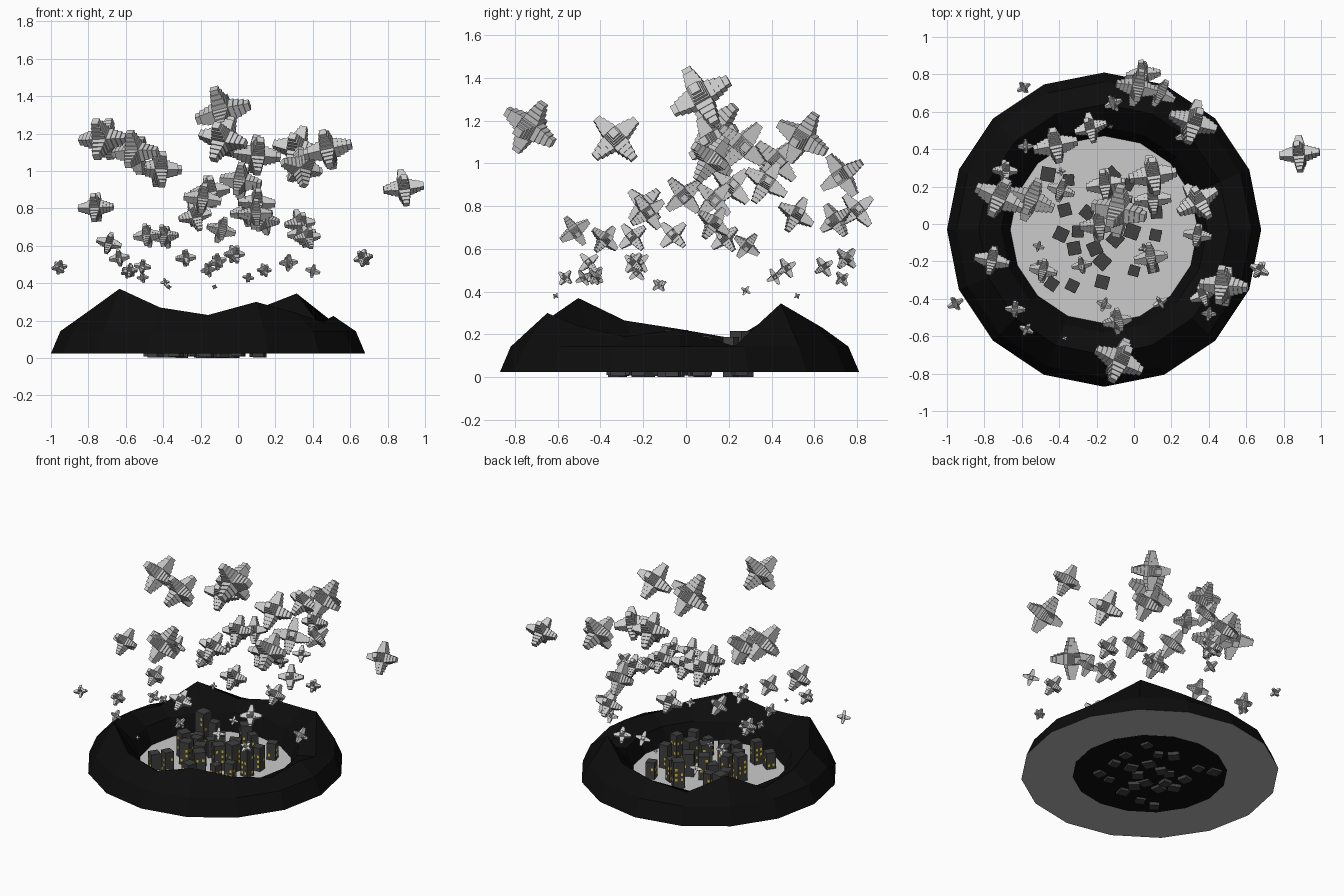
import bpy, bmesh, math, random
from mathutils import Matrix, Vector

if "Cube" in bpy.data.objects:
    bpy.data.objects.remove(bpy.data.objects["Cube"])

random.seed(4)
CX, CY, Z0 = -0.16, -0.03, 0.025
SIDES = 16


def material(name, rgb):
    m = bpy.data.materials.new(name)
    m.diffuse_color = (*rgb, 1)
    m.use_nodes = True
    m.node_tree.nodes["Principled BSDF"].inputs["Base Color"].default_value = m.diffuse_color
    return m


black = material("rock_black", (0.004, 0.004, 0.004))
under = material("underside_grey", (0.45, 0.45, 0.45))
grey = material("floor_grey", (0.6, 0.6, 0.6))
wall = material("wall_grey", (0.05, 0.05, 0.05))
yellow = material("window_yellow", (0.8, 0.6, 0.02))


def mesh_from(name, bm, mats=()):
    me = bpy.data.meshes.new(name)
    bm.to_mesh(me)
    bm.free()
    for m in mats:
        me.materials.append(m)
    return me


def add(name, me, loc=(0, 0, 0), rot=(0, 0, 0), scale=1):
    ob = bpy.data.objects.new(name, me)
    ob.location, ob.rotation_euler, ob.scale = loc, rot, (scale,) * 3
    bpy.context.collection.objects.link(ob)
    return ob


# Mountain ring: half torus with an uneven ridge and a flat grey underside
ridge = [0.225, 0.145, 0.345, 0.26, 0.23, 0.19, 0.31, 0.18,
         0.225, 0.265, 0.37, 0.27, 0.23, 0.30, 0.24, 0.19]
bm = bmesh.new()
rows = []
for k, top in enumerate(ridge):
    a = 2 * math.pi * k / SIDES
    profile = [(0.84, Z0), (0.79, 0.143), (0.67, top), (0.55, 0.143), (0.50, Z0)]
    rows.append([bm.verts.new((r * math.cos(a), r * math.sin(a), z)) for r, z in profile])
for k in range(SIDES):
    p, q = rows[k], rows[(k + 1) % SIDES]
    for i in range(5):
        j = (i + 1) % 5
        f = bm.faces.new((p[i], q[i], q[j], p[j]))
        f.material_index = 1 if i == 4 else 0
bmesh.ops.recalc_face_normals(bm, faces=bm.faces)
add("mountain_ring", mesh_from("mountain_ring", bm, (black, under)), (CX, CY, 0))

# Valley floor: thin disc, grey on top and black underneath
bm = bmesh.new()
bmesh.ops.create_cone(bm, cap_ends=True, segments=SIDES, radius1=0.505, radius2=0.505, depth=0.004)
bm.normal_update()
for f in bm.faces:
    f.material_index = 0 if f.normal.z > 0.5 else 1
add("valley_floor", mesh_from("valley_floor", bm, (grey, black)), (CX, CY, Z0 + 0.001))


# Buildings: dark blocks with small lit windows
def building(name, x, y, w, h):
    bm = bmesh.new()
    bmesh.ops.create_cube(bm, matrix=Matrix.Translation((0, 0, h / 2)) @ Matrix.Diagonal((w, w, h, 1)))
    for side in range(4):
        turn = Matrix.Rotation(side * math.pi / 2, 4, 'Z')
        for row in range(int((h - 0.05) / 0.035)):
            for col in (-0.25, 0.25):
                if random.random() < 0.45:
                    m = turn @ Matrix.Translation((w / 2, col * w, 0.055 + row * 0.035))
                    bmesh.ops.create_cube(bm, matrix=m @ Matrix.Diagonal((0.002, 0.014, 0.018, 1)))
    for i, f in enumerate(bm.faces):
        f.material_index = 1 if i >= 6 else 0
    add(name, mesh_from(name, bm, (wall, yellow)),
        (x, y, random.uniform(0, 0.01)), (0, 0, random.uniform(0, 1.57)))


towers = [(.10, .25), (.12, .06), (-.03, .21), (-.12, .26), (.115, -.06), (-.01, -.04),
          (-.07, .07), (-.35, .235), (.10, -.23), (0, -.25), (-.10, -.08), (-.21, -.13),
          (-.25, .06), (-.37, .075), (-.46, .265), (-.185, .06), (-.17, -.31), (-.30, -.04),
          (-.33, -.33), (-.39, -.055), (-.44, -.32), (-.32, -.13), (-.17, -.20)]
for i, (x, y) in enumerate(towers):
    building(f"building_{i + 1:02d}", x, y, random.uniform(.055, .08), random.uniform(.13, .22))

# Star: six stepped square arms joined around a cube core
bm = bmesh.new()
steps = [(0.28, 0.28), (0.46, 0.28), (0.46, 0.24), (0.64, 0.24),
         (0.64, 0.20), (0.82, 0.20), (0.82, 0.15), (1.0, 0.15)]
for axis in range(3):
    for sign in (1, -1):
        d, u, v = Vector(), Vector(), Vector()
        d[axis], u[(axis + 1) % 3], v[(axis + 2) % 3] = sign, 1, 1
        rings = [[bm.verts.new(d * t + u * w * a + v * w * b)
                  for a, b in ((1, 1), (-1, 1), (-1, -1), (1, -1))] for t, w in steps]
        for p, q in zip(rings, rings[1:]):
            for i in range(4):
                j = (i + 1) % 4
                bm.faces.new((p[i], p[j], q[j], q[i]))
        bm.faces.new(rings[-1])
bmesh.ops.remove_doubles(bm, verts=bm.verts, dist=1e-4)
bmesh.ops.recalc_face_normals(bm, faces=bm.faces)
star = mesh_from("star", bm)

# Rising stars: they grow with height
high = [(-.08, -.73, 1.17), (.48, -.33, 1.115), (.885, .375, .91), (.315, .545, 1.12),
        (.34, .12, 1.02), (-.08, .07, 1.315), (-.72, .14, 1.17), (.10, .26, 1.085),
        (-.42, .42, 1.01), (-.55, .13, 1.10), (.015, .73, .945), (.05, .80, .78),
        (.14, .70, .735), (-.23, .515, .76), (-.76, -.195, .805), (-.19, -.01, .85),
        (-.15, .21, .89), (.09, -.18, .77), (.10, .13, .83)]
low = [(-.09, -.52, .685), (-.69, .285, .615), (-.485, -.25, .655), (-.39, .18, .65),
       (.34, -.06, .665), (.37, -.38, .645), (.33, .13, .72), (-.59, .73, .46),
       (-.11, .645, .515), (-.58, .415, .47), (-.955, -.425, .485), (-.635, -.455, .535),
       (-.575, -.565, .465), (.67, -.245, .535), (.40, -.48, .465), (.14, -.42, .47),
       (-.28, -.22, .535), (.27, .47, .51), (-.02, .75, .555), (-.51, -.23, .49),
       (-.51, -.12, .43), (-.16, -.43, .47), (.055, -.13, .43), (-.39, .28, .405),
       (-.37, -.61, .38), (-.125, .52, .38)]
for i, p in enumerate(high + low):
    size = 0.15 * ((p[2] - 0.36) / 0.95) ** 0.6
    rot = [math.radians(c + random.uniform(-s, s)) for c, s in ((45, 15), (0, 15), (0, 30))]
    if p[0] > .8:
        rot[2] = 0.1
    add(f"star_{i + 1:02d}", star, p, rot, size)
